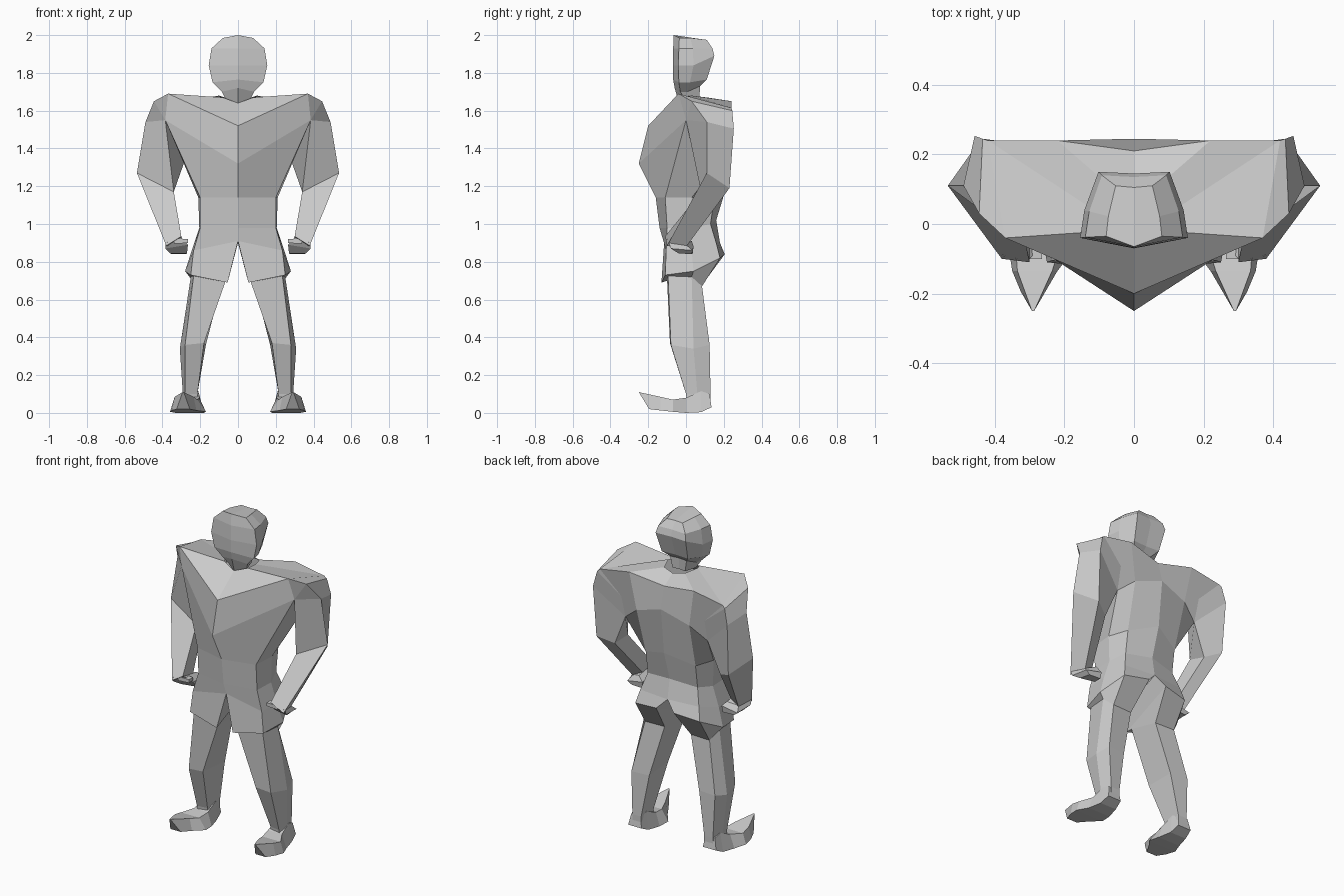
import bpy, bmesh


def loft(name, rings, cap_start=False, cap_end=False):
    """Skin rings of points on the +x side, then mirror to -x."""
    bm = bmesh.new()
    loops = [[bm.verts.new(p) for p in r] for r in rings]
    n = len(rings[0])
    for a, b in zip(loops, loops[1:]):
        for i in range(n):
            j = (i + 1) % n
            quad = (a[i], a[j], b[j], b[i])
            # leave the centre plane open where the halves meet
            if any(v.co.x > 0.001 for v in quad):
                bm.faces.new(quad)
    if cap_start:
        bm.faces.new(loops[0])
    if cap_end:
        bm.faces.new(loops[-1])
    bmesh.ops.remove_doubles(bm, verts=bm.verts, dist=0.0005)
    bmesh.ops.recalc_face_normals(bm, faces=bm.faces)
    mesh = bpy.data.meshes.new(name)
    bm.to_mesh(mesh)
    bm.free()
    ob = bpy.data.objects.new(name, mesh)
    bpy.context.collection.objects.link(ob)
    mod = ob.modifiers.new("Mirror", 'MIRROR')
    mod.use_clip = True
    return ob


def head_ring(w, front, back, zf, zs, zb):
    mid = (front + back) / 2
    return [(0, front, zf), (w, front + 0.03, zs), (w * 0.92, mid, zs),
            (w * 0.66, back, zb), (0, back - 0.005, zb)]


# Head: flat face, narrower back, short neck
loft("head", [
    head_ring(0.08, -0.065, 0.11, 2.0, 1.985, 1.975),
    head_ring(0.14, -0.068, 0.14, 1.93, 1.93, 1.93),
    head_ring(0.155, -0.07, 0.15, 1.84, 1.84, 1.89),
    head_ring(0.135, -0.068, 0.11, 1.765, 1.75, 1.765),
    head_ring(0.085, -0.06, 0.075, 1.72, 1.7, 1.73),
    head_ring(0.065, -0.035, 0.07, 1.63, 1.66, 1.66),
], cap_start=True)

# Torso from neck base to waist
neck_base = [(0, -0.04, 1.64), (0.08, -0.02, 1.67), (0.1, 0.03, 1.68),
             (0.07, 0.11, 1.67), (0, 0.13, 1.66)]
shoulder = [(0, -0.2, 1.52), (0.37, -0.04, 1.69), (0.42, 0.24, 1.615),
            (0.22, 0.24, 1.65), (0, 0.21, 1.61)]
chest = [(0, -0.25, 1.32), (0.385, 0, 1.55), (0.28, 0.19, 1.34),
         (0.18, 0.225, 1.42), (0, 0.245, 1.48)]
waist = [(0, -0.16, 1.14), (0.2, -0.11, 1.14), (0.21, 0.03, 1.14),
         (0.17, 0.15, 1.14), (0, 0.215, 1.2)]
belt = [(0, -0.14, 0.98), (0.2, -0.1, 0.98), (0.205, 0.03, 0.98),
        (0.17, 0.13, 1.0), (0, 0.16, 1.02)]
loft("torso", [neck_base, shoulder, chest, waist, belt])

# Shorts: one flared leg per side, hem rising to the back
crotch = [(0, -0.115, 0.91), (0.235, -0.105, 0.86), (0.245, 0.03, 0.86),
          (0.2, 0.16, 0.9), (0, 0.18, 0.9)]
hem = [(0.055, -0.13, 0.69), (0.25, -0.11, 0.73), (0.28, 0.04, 0.75),
       (0.22, 0.18, 0.82), (0.06, 0.205, 0.84)]
loft("shorts", [belt, crotch, hem])

# Legs: thigh tops slope out to meet the hem at the back
loft("legs", [
    hem,
    [(0.065, -0.1, 0.70), (0.235, -0.095, 0.725), (0.25, 0.03, 0.72),
     (0.22, 0.085, 0.67), (0.09, 0.08, 0.67)],
    [(0.18, -0.085, 0.37), (0.28, -0.08, 0.36), (0.308, 0.04, 0.34),
     (0.285, 0.125, 0.36), (0.17, 0.115, 0.36)],
    [(0.215, 0.01, 0.1), (0.28, 0.0, 0.1), (0.292, 0.06, 0.1),
     (0.275, 0.13, 0.1), (0.215, 0.13, 0.1)],
    [(0.215, 0.02, 0.03), (0.28, 0.01, 0.03), (0.292, 0.06, 0.03),
     (0.275, 0.13, 0.03), (0.215, 0.13, 0.03)],
], cap_end=True)


def foot_ring(x0, x1, y, z0, z1, top=None, lean=0.0):
    t0, t1 = top or (x0, x1)
    return [(x0, y, z0), (x1, y, z0), (t1, y + lean, z1), (t0, y + lean, z1)]


# Feet: flat wedges with upturned pointed toes
loft("feet", [
    foot_ring(0.21, 0.3, 0.135, 0.03, 0.1, (0.22, 0.285), -0.01),
    foot_ring(0.2, 0.31, 0.08, 0.004, 0.115, (0.21, 0.29)),
    foot_ring(0.18, 0.33, 0.0, 0.0, 0.08, (0.205, 0.3)),
    foot_ring(0.17, 0.36, -0.07, 0.006, 0.07, (0.215, 0.34)),
    foot_ring(0.22, 0.35, -0.135, 0.013, 0.085, (0.235, 0.335)),
    foot_ring(0.255, 0.325, -0.195, 0.02, 0.11, (0.287, 0.293), -0.055),
], cap_start=True, cap_end=True)

# Arms: outer, back, inner back, inner front of each ring
armpit_back, armpit_front = (0.28, 0.19, 1.34), (0.385, 0, 1.55)
loft("arms", [
    [(0.37, -0.04, 1.69), (0.42, 0.24, 1.615), (0.23, 0.22, 1.55), armpit_front],
    [(0.445, 0.03, 1.65), (0.435, 0.245, 1.6), (0.25, 0.22, 1.45), armpit_front],
    [(0.49, 0.11, 1.54), (0.458, 0.253, 1.505), armpit_back, armpit_front],
    [(0.535, 0.11, 1.27), (0.45, 0.23, 1.19), (0.36, 0.18, 1.15), (0.34, 0.08, 1.17)],
    [(0.38, -0.1, 0.885), (0.355, -0.01, 0.865), (0.3, -0.01, 0.91), (0.3, -0.11, 0.935)],
], cap_end=True)

# Fists and thumbs
loft("fists", [
    [(0.385, -0.09, 0.9), (0.36, 0.0, 0.89), (0.3, 0.03, 0.91), (0.3, -0.1, 0.93)],
    [(0.385, -0.08, 0.87), (0.375, 0.035, 0.86), (0.27, 0.04, 0.88), (0.265, -0.06, 0.89)],
    [(0.36, -0.04, 0.845), (0.35, 0.03, 0.84), (0.275, 0.035, 0.84), (0.27, -0.02, 0.845)],
], cap_start=True, cap_end=True)
loft("thumbs", [
    [(0.34, -0.1, 0.92), (0.34, -0.06, 0.92), (0.34, -0.06, 0.895), (0.34, -0.1, 0.895)],
    [(0.265, -0.1, 0.92), (0.265, -0.06, 0.92), (0.265, -0.06, 0.9), (0.265, -0.1, 0.9)],
], cap_start=True, cap_end=True)
